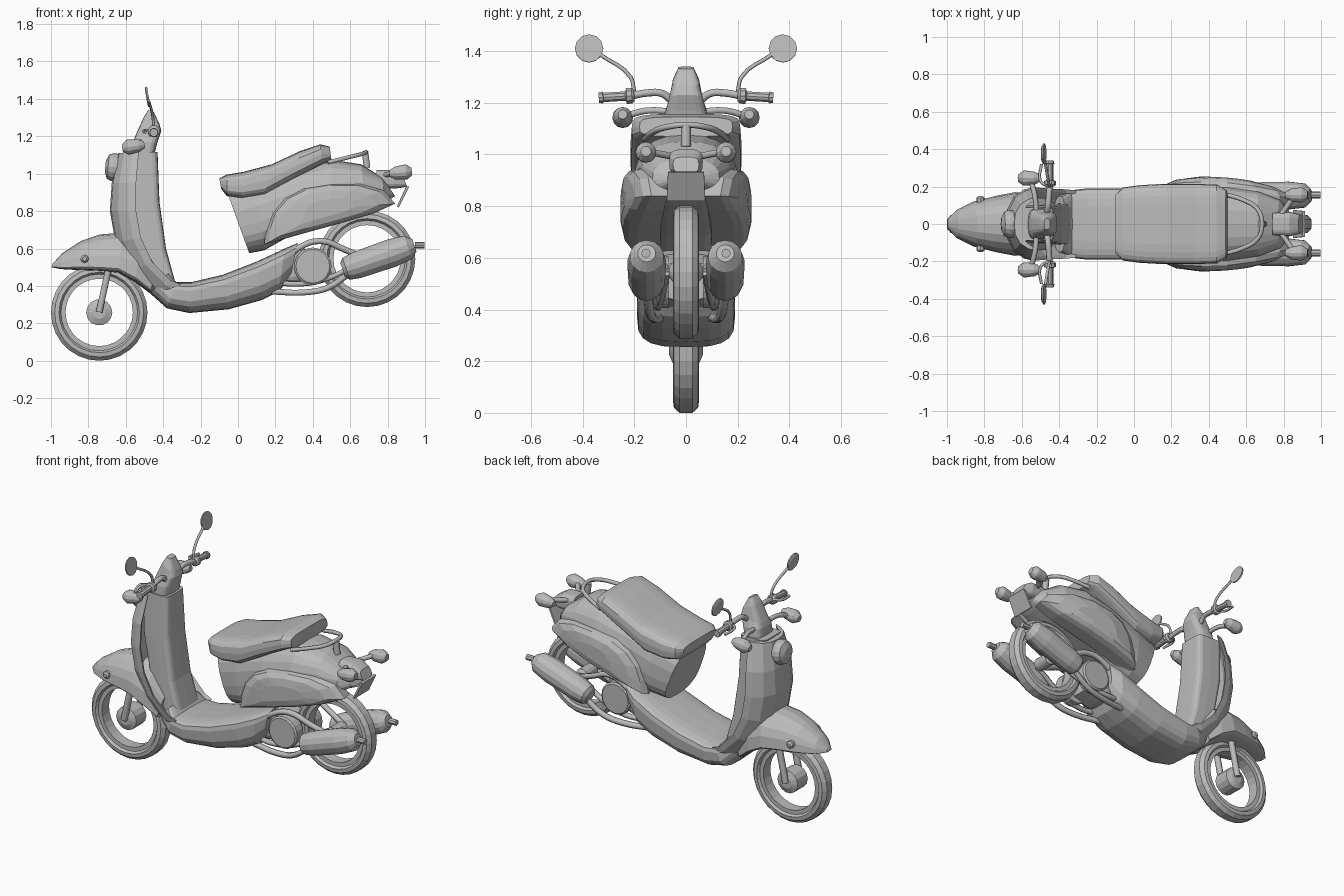
import bpy, bmesh, math
from mathutils import Vector

if "Cube" in bpy.data.objects:
    bpy.data.objects.remove(bpy.data.objects["Cube"], do_unlink=True)

grey = bpy.data.materials.new("plain grey")
grey.use_nodes = True
grey.diffuse_color = (0.5, 0.5, 0.5, 1)
grey.node_tree.nodes["Principled BSDF"].inputs["Base Color"].default_value = (0.5, 0.5, 0.5, 1)
SIDES = (("left", 1), ("right", -1))


def finish(name, bm):
    bmesh.ops.recalc_face_normals(bm, faces=bm.faces)
    mesh = bpy.data.meshes.new(name)
    bm.to_mesh(mesh)
    bm.free()
    mesh.materials.append(grey)
    obj = bpy.data.objects.new(name, mesh)
    bpy.context.collection.objects.link(obj)
    return obj


def skin(name, rings, caps=True, loop=False):
    """Join equal rings of points with quads."""
    bm = bmesh.new()
    rows = [[bm.verts.new(p) for p in ring] for ring in rings]
    pairs = list(zip(rows, rows[1:])) + ([(rows[-1], rows[0])] if loop else [])
    for a, b in pairs:
        for i in range(len(a)):
            j = (i + 1) % len(a)
            bm.faces.new((a[i], a[j], b[j], b[i]))
    if caps and not loop:
        bm.faces.new(rows[0])
        bm.faces.new(rows[-1])
    return finish(name, bm)


def oval(n=2.5, waist=0.5, count=20):
    """Superellipse section as (across, along) with its widest point at waist."""
    pts = []
    for i in range(count):
        a = 2 * math.pi * i / count
        c, s = math.cos(a), math.sin(a)
        u = math.copysign(abs(c) ** (2 / n), c)
        k = abs(s) ** (2 / n)
        pts.append((u, waist + (1 - waist) * k if s > 0 else waist - waist * k))
    return pts


def loft(name, sections, profile):
    """Sections are (x1, z1, x2, z2, half width), symmetric about y = 0."""
    rings = [[(x1 + (x2 - x1) * v, u * w, z1 + (z2 - z1) * v) for u, v in profile]
             for x1, z1, x2, z2, w in sections]
    return skin(name, rings)


def lathe(name, profile, origin, axis, seg=14, loop=False):
    """Spin (distance, radius) points around an axis."""
    turn = Vector((0, 0, 1)).rotation_difference(Vector(axis))
    rings = []
    for h, r in profile:
        rings.append([Vector(origin) + turn @ Vector((r * math.cos(t), r * math.sin(t), h))
                      for t in (2 * math.pi * i / seg for i in range(seg))])
    return skin(name, rings, loop=loop)


def tube(name, points, radius):
    curve = bpy.data.curves.new(name, "CURVE")
    curve.dimensions = "3D"
    curve.bevel_depth = radius
    curve.bevel_resolution = 1
    curve.use_fill_caps = True
    curve.resolution_u = 4
    line = curve.splines.new("BEZIER")
    line.bezier_points.add(len(points) - 1)
    for bp, p in zip(line.bezier_points, points):
        bp.co = p
        bp.handle_left_type = bp.handle_right_type = "AUTO"
    temp = bpy.data.objects.new(name, curve)
    bpy.context.collection.objects.link(temp)
    bpy.context.view_layer.update()
    mesh = bpy.data.meshes.new_from_object(temp.evaluated_get(bpy.context.evaluated_depsgraph_get()))
    bpy.data.objects.remove(temp)
    mesh.materials.clear()
    mesh.materials.append(grey)
    bpy.context.collection.objects.link(bpy.data.objects.new(name, mesh))


# Wheels: tyre and rim rings around an open centre, with a hub
for end, x, z, hub in (("front", -.742, .258, .07), ("rear", .69, .545, .04)):
    tyre = [(-.028, .2), (-.05, .215), (-.047, .238), (-.025, .258),
            (.025, .258), (.047, .238), (.05, .215), (.028, .2)]
    lathe(end + "_tyre", tyre, (x, 0, z), (0, 1, 0), 28, True)
    lathe(end + "_rim", [(-.035, .205), (-.035, .18), (.035, .18), (.035, .205)],
          (x, 0, z), (0, 1, 0), 28, True)
    lathe(end + "_hub", [(-.065, hub * .5), (-.05, hub), (.05, hub), (.065, hub * .5)],
          (x, 0, z), (0, 1, 0))

# Front fender
loft("front_fender", [
    (-.997, .50, -.99, .52, .025), (-.95, .49, -.94, .575, .075), (-.86, .485, -.84, .64, .12),
    (-.74, .48, -.74, .675, .15), (-.64, .47, -.62, .685, .17), (-.55, .42, -.52, .66, .165),
    (-.47, .36, -.42, .55, .14)], oval(2.3, .1))

# Leg shield with swept wings, and the column behind it
half = [(.4, .05), (.75, .3), (.95, .7), (1, 1), (.9, .95), (.7, .6), (.4, .4)]
wing = [(0, 0)] + half + [(0, .4)] + [(-u, v) for u, v in reversed(half)]
loft("leg_shield", [
    (-.64, 1.11, -.53, 1.12, .14), (-.675, .95, -.545, .95, .185), (-.685, .8, -.545, .8, .195),
    (-.655, .63, -.52, .66, .195), (-.57, .47, -.46, .53, .19), (-.43, .33, -.36, .43, .185),
    (-.34, .28, -.31, .41, .18)], wing)
loft("shield_column", [
    (-.61, 1.12, -.43, 1.115, .09), (-.6, .85, -.42, .85, .1), (-.55, .6, -.385, .6, .105),
    (-.45, .42, -.33, .40, .11)], oval(6))
lathe("headlight", [(0, .07), (.05, .075), (.075, .065), (.09, .03)],
      (-.62, 0, 1.03), (-1, 0, .1), 16)

# Floor board, rising at the back
loft("floor_board", [
    (-.47, .36, -.37, .47, .15), (-.38, .28, -.33, .42, .18), (-.26, .255, -.25, .42, .19),
    (-.05, .275, -.08, .46, .19), (.13, .325, .1, .53, .19), (.22, .37, .25, .60, .18),
    (.28, .45, .32, .63, .15)], oval(3.2, .72))

# Rear body and saddle
loft("rear_body", [
    (.06, .575, -.065, .92, .165), (.14, .59, .1, .98, .19), (.3, .68, .3, 1.03, .2),
    (.5, .74, .5, 1.075, .2), (.68, .80, .66, 1.05, .175), (.79, .85, .77, .98, .13),
    (.84, .88, .80, .94, .07)], oval(2.7, .4, 24))
loft("saddle", [
    (-.09, .92, -.1, .975, .16), (-.06, .88, -.06, .995, .195), (.02, .865, .03, 1.01, .207),
    (.14, .88, .18, 1.05, .215), (.3, .97, .33, 1.12, .215), (.45, 1.05, .44, 1.157, .21),
    (.5, 1.07, .49, 1.145, .18)], oval(4, .5, 24))

# Bulging side panels
outline = [(.14, .62), (.15, .7), (.18, .79), (.25, .87), (.35, .92), (.5, .945), (.66, .945),
           (.78, .91), (.84, .84), (.72, .785), (.55, .735), (.33, .675)]
for side, s in SIDES:
    rings = []
    for y, k in ((.1, .96), (.19, 1), (.225, .93), (.245, .75), (.253, .4)):
        ring = [(.48 + (x - .48) * k, .81 + (z - .81) * k) for x, z in outline]
        rings.append([(x, s * y * (1 - .3 * ((x - .38) / .46) ** 2), z) for x, z in ring])
    skin(side + "_side_panel", rings)

# Steering head
loft("steering_head", [
    (-.57, 1.09, -.45, 1.09, .085), (-.56, 1.17, -.43, 1.17, .08), (-.55, 1.2, -.41, 1.23, .065),
    (-.505, 1.3, -.42, 1.265, .052), (-.48, 1.34, -.45, 1.33, .03)], oval(3.5))

# Tail light, plate and grab rail
loft("tail_light", [
    (.74, .92, .74, 1.02, .06), (.84, .92, .83, 1.02, .065), (.905, .93, .88, .99, .05)], oval(3.5))
loft("number_plate", [
    (.915, .93, .9, .935, .07), (.86, .82, .85, .825, .075)], oval(12))
tube("grab_rail", [(.48, -.16, 1.06), (.58, -.13, 1.085), (.66, -.08, 1.105), (.685, 0, 1.115),
                   (.66, .08, 1.105), (.58, .13, 1.085), (.48, .16, 1.06)], .012)
tube("rail_post", [(.68, 0, 1.11), (.69, 0, 1.03)], .02)

# Engine between the swing arms
loft("engine_block", [
    (.2, .42, .2, .56, .1), (.3, .41, .3, .62, .11), (.41, .44, .41, .58, .09)], oval(5))

lamp = [(0, .018), (.03, .034), (.075, .04), (.09, .04), (.1, .034), (.12, .02)]
for side, s in SIDES:
    # Fork legs and fender bolts
    tube(side + "_fork_leg", [(-.69, s * .07, .5), (-.742, s * .07, .26)], .02)
    lathe(side + "_fender_bolt", [(0, .022), (.035, .022), (.045, .012)],
          (-.82, s * .105, .545), (0, s, 0), 8)

    # Handlebar, grip and brake lever
    tube(side + "_handlebar", [(-.47, s * .04, 1.19), (-.46, s * .09, 1.235),
                               (-.455, s * .15, 1.238), (-.45, s * .22, 1.225)], .016)
    lathe(side + "_grip", [(0, .022), (.01, .032), (.03, .032), (.035, .019), (.12, .019),
                           (.122, .024), (.138, .022)],
          (-.45, s * .2, 1.228), (0, s, -.06), 10)
    tube(side + "_brake_lever", [(-.46, s * .2, 1.235), (-.5, s * .23, 1.23),
                                 (-.495, s * .32, 1.22)], .008)

    # Mirror on its stalk
    tube(side + "_mirror_stalk", [(-.45, s * .2, 1.24), (-.455, s * .215, 1.3),
                                  (-.475, s * .33, 1.385)], .008)
    lathe(side + "_mirror", [(-.008, .045), (-.002, .055), (.006, .055)],
          (-.483, s * .375, 1.41), (1, 0, .17), 12)

    # Turn signals
    tube(side + "_front_signal_arm", [(-.52, s * .05, 1.165), (-.53, s * .15, 1.17),
                                      (-.55, s * .23, 1.15)], .014)
    lathe(side + "_front_signal", lamp, (-.5, s * .245, 1.155), (-1, 0, -.15), 12)
    tube(side + "_rear_signal_arm", [(.78, s * .04, .99), (.85, s * .14, 1.01)], .014)
    lathe(side + "_rear_signal", lamp, (.81, s * .155, 1.0), (1, 0, .1), 12)

    # Silencer with its tip, and the pipe that feeds it
    axis = Vector((.39, 0, .135))
    lathe(side + "_silencer", [(0, .04), (.02, .062), (.08, .072), (.28, .076), (.37, .066),
                               (.405, .035)], (.56, s * .152, .485), axis, 14)
    lathe(side + "_exhaust_tip", [(0, .018), (.05, .018)], (.946, s * .155, .618), (1, 0, 0), 8)
    tube(side + "_exhaust_pipe", [(.18, s * .1, .37), (.35, s * .125, .365),
                                  (.48, s * .14, .39), (.6, s * .15, .47)], .018)

    # Engine cover and swing arms
    lathe(side + "_engine_cover", [(0, .1), (.06, .1), (.068, .09)],
          (.4, s * .065, .505), (0, s, 0), 20)
    tube(side + "_upper_arm", [(.18, s * .12, .46), (.32, s * .13, .6), (.44, s * .12, .64),
                               (.58, s * .1, .59), (.69, s * .075, .545)], .018)
    tube(side + "_lower_arm", [(.2, s * .1, .42), (.3, s * .11, .41), (.45, s * .1, .43),
                               (.69, s * .075, .545)], .016)
